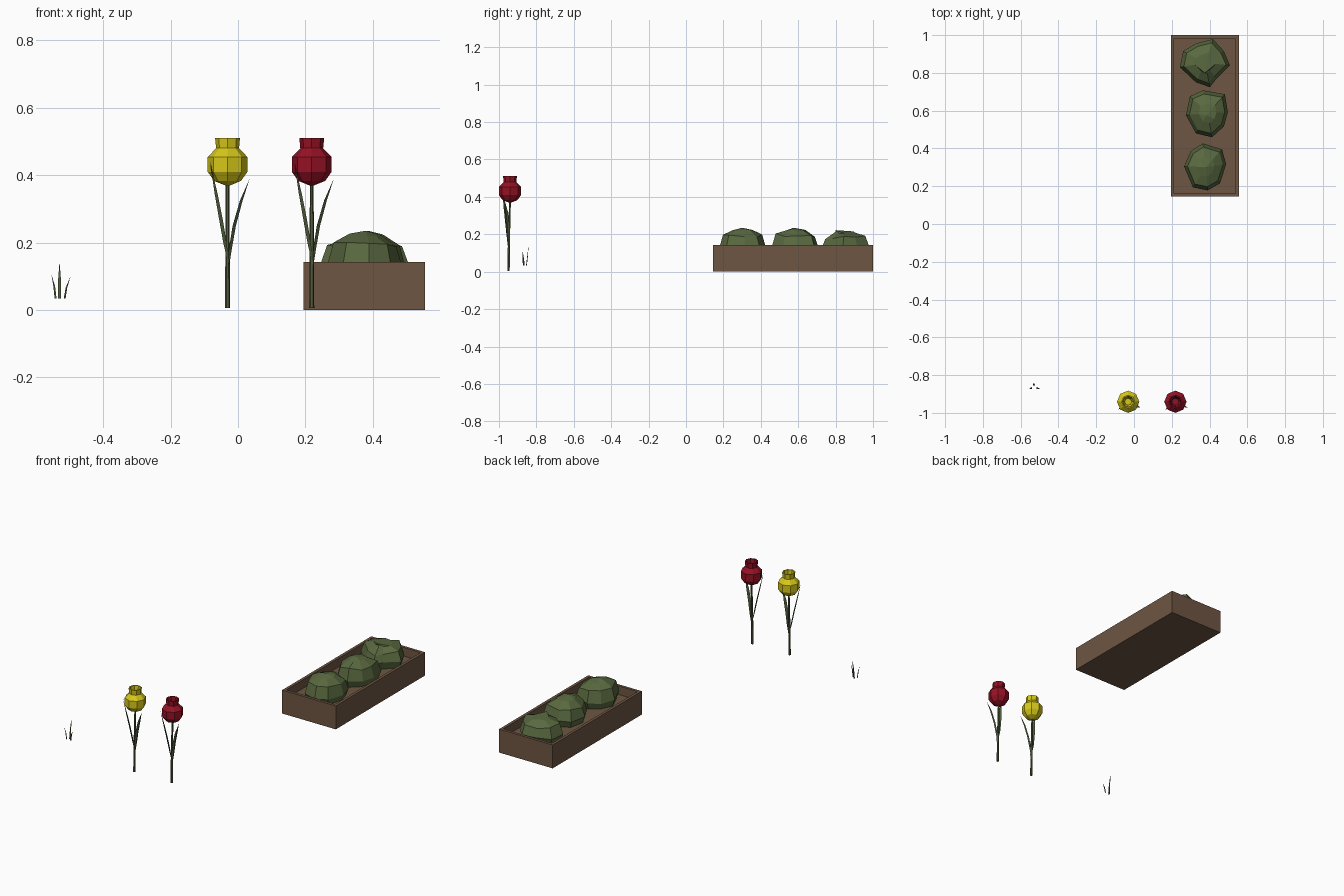
import bpy, bmesh, math, random
from mathutils import Vector

if "Cube" in bpy.data.objects:
    bpy.data.objects.remove(bpy.data.objects["Cube"])

random.seed(4)


def material(name, rgb):
    m = bpy.data.materials.new(name)
    m.diffuse_color = (*rgb, 1)
    m.use_nodes = True
    m.node_tree.nodes["Principled BSDF"].inputs["Base Color"].default_value = m.diffuse_color
    return m


WOOD = material("wood", (0.155, 0.093, 0.055))
BUSH = material("bush_green", (0.10, 0.14, 0.05))
LEAF = material("leaf_green", (0.08, 0.105, 0.045))
YELLOW = material("yellow_petal", (0.68, 0.58, 0.01))
RED = material("red_petal", (0.30, 0.006, 0.018))


def finish(name, bm, mat):
    bmesh.ops.recalc_face_normals(bm, faces=bm.faces)
    me = bpy.data.meshes.new(name)
    bm.to_mesh(me)
    bm.free()
    me.materials.append(mat)
    ob = bpy.data.objects.new(name, me)
    bpy.context.collection.objects.link(ob)
    return ob


def loft(name, rings, mat):
    """Skin a list of equal-length point rings and cap both ends."""
    bm = bmesh.new()
    vs = [[bm.verts.new(p) for p in ring] for ring in rings]
    n = len(vs[0])
    for a, b in zip(vs, vs[1:]):
        for i in range(n):
            j = (i + 1) % n
            bm.faces.new((a[i], a[j], b[j], b[i]))
    bm.faces.new(vs[0])
    bm.faces.new(vs[-1])
    bmesh.ops.remove_doubles(bm, verts=bm.verts, dist=1e-5)
    return finish(name, bm, mat)


def circle(c, r, n):
    return [(c[0] + r * math.cos(2 * math.pi * i / n),
             c[1] + r * math.sin(2 * math.pi * i / n), c[2]) for i in range(n)]


def blade(name, path, widths, mat, thick=0.3):
    """Pointed leaf with a folded, three-sided cross-section."""
    pts = [Vector(p) for p in path]
    out = pts[-1] - pts[0]
    out.z = 0
    out.normalize()
    side = Vector((-out.y, out.x, 0))
    rings = []
    for p, w in zip(pts, widths):
        rings.append([p - side * w / 2, p + out * w * thick, p + side * w / 2])
    return loft(name, rings, mat)


# Planter box with a recessed bed
bm = bmesh.new()
bmesh.ops.create_cube(bm, size=1)
for v in bm.verts:
    v.co = Vector((0.375 + v.co.x * 0.36, 0.5725 + v.co.y * 0.855, (v.co.z + 0.5) * 0.142))
top = max(bm.faces, key=lambda f: f.calc_center_median().z)
bmesh.ops.inset_region(bm, faces=[top], thickness=0.024)
bed = bmesh.ops.extrude_discrete_faces(bm, faces=[top])["faces"][0]
for v in bed.verts:
    v.co.z = 0.09
finish("planter_box", bm, WOOD)

# Faceted bushes: plan outline, peak position
bushes = [
    ([(.265, .305), (.30, .385), (.365, .427), (.466, .395), (.488, .316),
      (.455, .215), (.39, .178), (.312, .194)], (.38, .30, .235)),
    ([(.275, .576), (.296, .676), (.365, .708), (.481, .687), (.497, .592),
      (.476, .517), (.413, .459), (.328, .48)], (.385, .575, .235)),
    ([(.243, .83), (.26, .915), (.33, .957), (.418, .979), (.476, .915),
      (.508, .84), (.434, .767), (.402, .724), (.328, .75)], (.375, .80, .222)),
]
for k, (outline, peak) in enumerate(bushes):
    cx = sum(p[0] for p in outline) / len(outline)
    cy = sum(p[1] for p in outline) / len(outline)
    rings = []
    for s, z, jit in ((0.86, 0.085, 0), (1.0, 0.13, 0.006), (0.84, 0.192, 0.012),
                      (0.42, 0.222, 0.006)):
        z *= 1 if z < 0.15 else peak[2] / 0.235
        rings.append([(cx + (x - cx) * s, cy + (y - cy) * s,
                       z + random.uniform(-jit, jit)) for x, y in outline])
    rings.append([peak] * len(outline))
    # skin with a pointed top
    bm = bmesh.new()
    vs = [[bm.verts.new(p) for p in r] for r in rings[:-1]]
    tip = bm.verts.new(peak)
    n = len(outline)
    bm.faces.new(vs[0])
    for i in range(n):
        j = (i + 1) % n
        for a, b in zip(vs, vs[1:]):
            bm.faces.new((a[i], a[j], b[j], b[i]))
        bm.faces.new((vs[-1][i], vs[-1][j], tip))
    finish(f"bush_{k + 1}", bm, BUSH)

# Tulips: eight-sided cup, stem and two leaves
CUP = [(.008, .370), (.040, .383), (.059, .410), (.059, .454), (.034, .480),
       (.037, .511), (.030, .511), (.027, .480), (.018, .450)]
for label, x, mat in (("yellow", -0.031, YELLOW), ("red", 0.219, RED)):
    y = -0.941
    loft(f"{label}_flower_cup", [circle((x, y, z), r, 8) for r, z in CUP], mat)
    loft(f"{label}_flower_stem", [circle((x, y - 0.008, 0.005), .0075, 6),
                                  circle((x, y - 0.005, 0.2), .0065, 6),
                                  circle((x, y, 0.375), .0055, 6)], LEAF)
    w = (.008, .019, .021, .017, .0005)
    blade(f"{label}_right_leaf", [(x + .003, y - .006, .135), (x + .009, y - .008, .19),
          (x + .019, y - .012, .25), (x + .040, y - .020, .325),
          (x + .065, y - .031, .388)], w, LEAF)
    blade(f"{label}_left_leaf", [(x + .004, y - .008, .135), (x - .008, y - .011, .20),
          (x - .019, y - .017, .265), (x - .034, y - .027, .345),
          (x - .052, y - .041, .440)], w, LEAF)

# Grass tuft: base and tip of each blade
grass = [((-.530, -.855, .033), (-.530, -.842, .14)),
         ((-.541, -.867, .033), (-.554, -.873, .105)),
         ((-.516, -.867, .033), (-.498, -.873, .098))]
for i, (a, b) in enumerate(grass):
    a, b = Vector(a), Vector(b)
    mid = a.lerp(b, 0.5)
    mid.x += (a.x - b.x) * 0.2
    blade(f"grass_blade_{i + 1}", [a, mid, b], (.010, .009, .0005), LEAF, 0.4)
